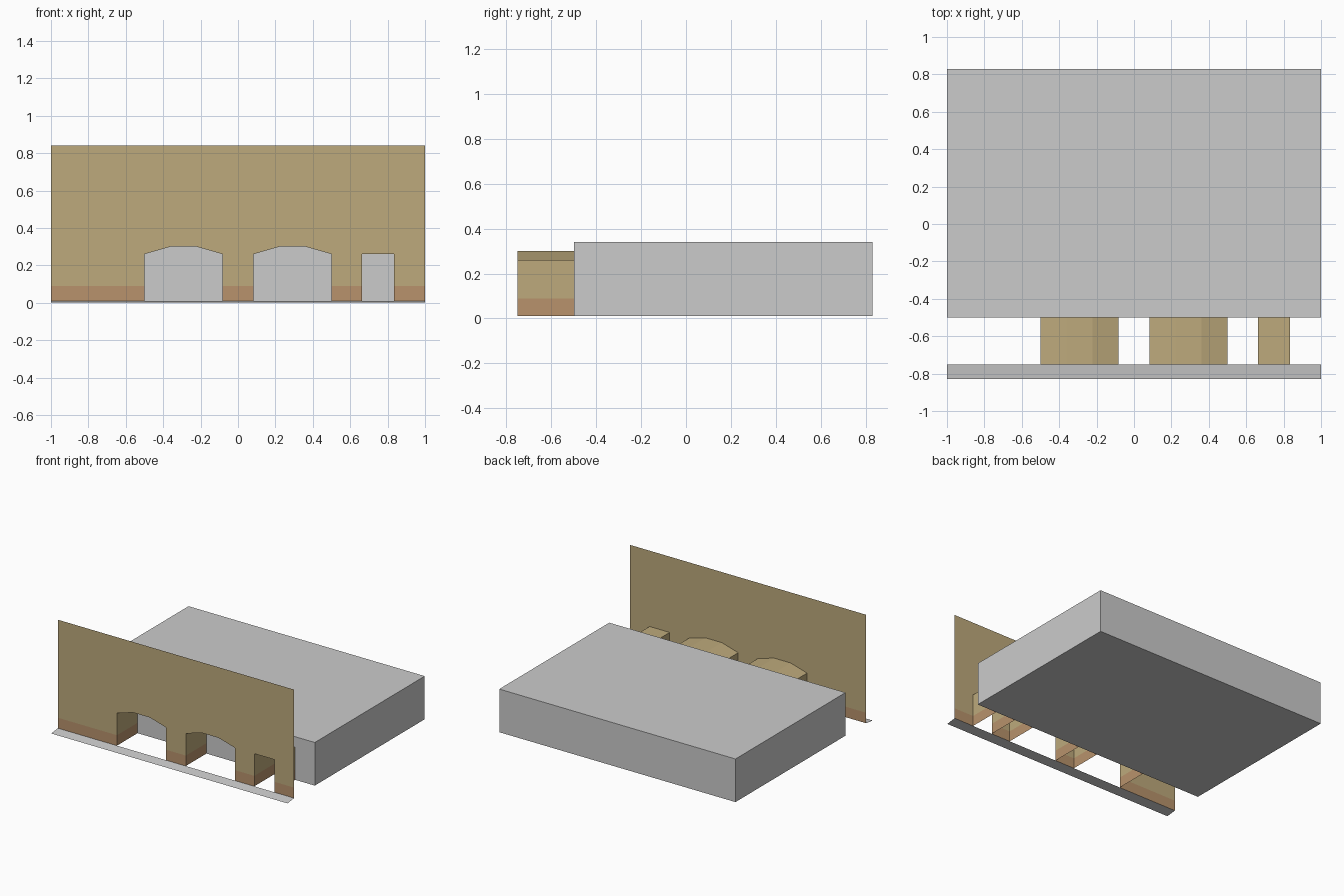
import bpy
import bmesh

if "Cube" in bpy.data.objects:
    bpy.data.objects.remove(bpy.data.objects["Cube"])

GROUND, BAND, SPRING, CROWN, TOP = 0.01, 0.09, 0.26, 0.30, 0.84
FRONT, BACK = -0.75, -0.50


def material(name, color):
    m = bpy.data.materials.new(name)
    m.diffuse_color = (*color, 1)
    m.use_nodes = True
    m.node_tree.nodes["Principled BSDF"].inputs["Base Color"].default_value = m.diffuse_color
    return m


plaster = material("plaster", (0.51, 0.40, 0.20))
brick = material("brick_base", (0.48, 0.29, 0.15))


def build(name, faces, mats=()):
    """Make an object from (points, material index) faces, welding shared corners."""
    bm = bmesh.new()
    for points, index in faces:
        bm.faces.new([bm.verts.new(p) for p in points]).material_index = index
    bmesh.ops.remove_doubles(bm, verts=bm.verts, dist=1e-5)
    mesh = bpy.data.meshes.new(name)
    bm.to_mesh(mesh)
    bm.free()
    for m in mats:
        mesh.materials.append(m)
    obj = bpy.data.objects.new(name, mesh)
    bpy.context.collection.objects.link(obj)
    return obj


def opening(x0, x1, arched):
    """Outline of an opening above the base band, left to right."""
    pts = [(x0, BAND), (x0, SPRING)]
    if arched:
        third = (x1 - x0) / 3
        pts += [(x0 + third, CROWN), (x1 - third, CROWN)]
    return pts + [(x1, SPRING), (x1, BAND)]


openings = {
    "left_archway": opening(-0.5, -0.083, True),
    "right_archway": opening(0.083, 0.5, True),
    "doorway": opening(0.663, 0.833, False),
}

# Thin front wall with cut-outs and a coloured base band between them
outline = [(-1, BAND)] + [p for o in openings.values() for p in o] + [(1, BAND)]
wall = outline + [(1, TOP), (-1, TOP)]
# outline runs along the bottom left to right, so the face points to -y
faces = [([(x, FRONT, z) for x, z in wall], 0)]
edges = [-1] + [p for o in openings.values() for p in (o[0][0], o[-1][0])] + [1]
for a, b in zip(edges[::2], edges[1::2]):
    faces.append(([(a, FRONT, GROUND), (b, FRONT, GROUND),
                   (b, FRONT, BAND), (a, FRONT, BAND)], 1))
build("front_wall", faces, (plaster, brick))

# Open passages leading from each opening back to the main block
for name, pts in openings.items():
    path = [(pts[0][0], GROUND)] + pts + [(pts[-1][0], GROUND)]
    faces = []
    for i, ((xa, za), (xb, zb)) in enumerate(zip(path, path[1:])):
        faces.append(([(xa, FRONT, za), (xa, BACK, za),
                       (xb, BACK, zb), (xb, FRONT, zb)],
                      1 if i in (0, len(path) - 2) else 0))
    build(name + "_passage", faces, (plaster, brick))

# Main block behind the wall
bpy.ops.mesh.primitive_cube_add(size=1, location=(0, (BACK + 0.83) / 2, 0.175))
block = bpy.context.object
block.name = "main_block"
block.scale = (2, 0.83 - BACK, 0.33)

# Slightly sloping pavement strip in front
build("pavement", [([(-1, -0.83, 0), (1, -0.83, 0),
                     (1, FRONT, GROUND), (-1, FRONT, GROUND)], 0)])
